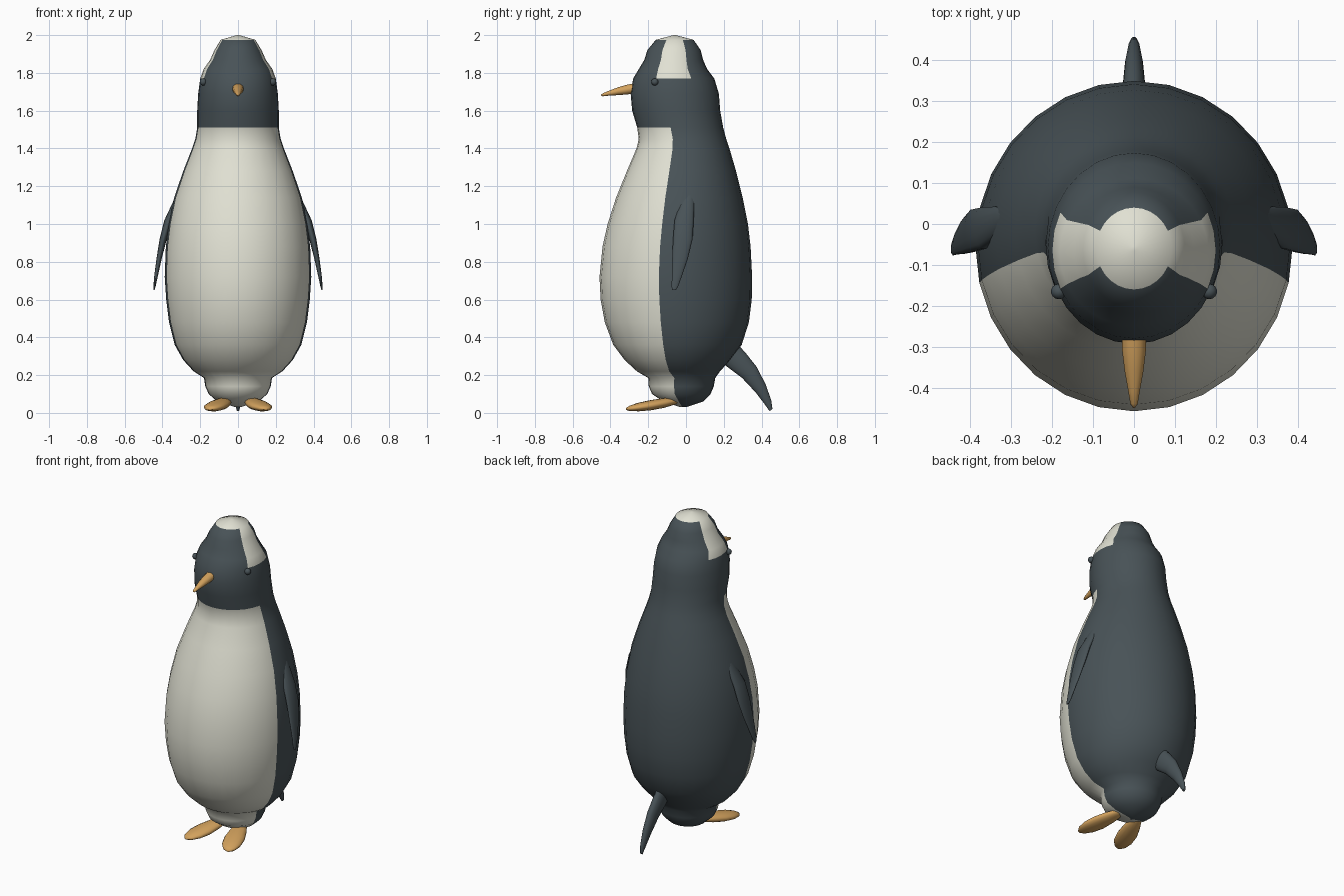
import bpy, math
from mathutils import Vector as V


def material(name, rgb):
    m = bpy.data.materials.new(name)
    m.diffuse_color = (*rgb, 1)
    return m


DARK = material("slate", (0.065, 0.085, 0.095))
PALE = material("cream", (0.75, 0.75, 0.65))
GOLD = material("orange", (0.65, 0.36, 0.11))


def loft(name, sections, n, mats, pick=None, angle=60):
    """Skin elliptical sections given as (centre, half axis u, half axis v)."""
    verts, faces, slots = [], [], []
    for c, u, v in sections:
        for i in range(n):
            a = 2 * math.pi * i / n
            verts.append(V(c) + V(u) * math.cos(a) + V(v) * math.sin(a))
    for r in range(len(sections) - 1):
        for i in range(n):
            j = (i + 1) % n
            faces.append((r*n + i, r*n + j, r*n + n + j, r*n + n + i))
            slots.append(pick(r, i) if pick else 0)
    last = (len(sections) - 1) * n
    faces += [tuple(reversed(range(n))), tuple(range(last, last + n))]
    slots += [0, len(mats) - 1]
    mesh = bpy.data.meshes.new(name)
    mesh.from_pydata(verts, [], faces)
    for m in mats:
        mesh.materials.append(m)
    for p, s in zip(mesh.polygons, slots):
        p.material_index = s
    ob = bpy.data.objects.new(name, mesh)
    bpy.context.collection.objects.link(ob)
    # consistent outward normals and smooth shading
    import bmesh
    bm = bmesh.new()
    bm.from_mesh(mesh)
    bmesh.ops.recalc_face_normals(bm, faces=bm.faces)
    bm.to_mesh(mesh)
    bm.free()
    bpy.ops.object.select_all(action='DESELECT')
    ob.select_set(True)
    bpy.context.view_layer.objects.active = ob
    bpy.ops.object.shade_smooth_by_angle(angle=math.radians(angle))
    return ob


# Body and head: height, half width, front y, back y
profile = [
    (0.03, 0.012, -0.03, 0.00), (0.06, 0.11, -0.12, 0.09),
    (0.10, 0.155, -0.18, 0.13), (0.14, 0.173, -0.197, 0.147),
    (0.185, 0.18, -0.20, 0.155), (0.22, 0.235, -0.26, 0.18),
    (0.28, 0.29, -0.325, 0.235), (0.36, 0.335, -0.385, 0.295),
    (0.48, 0.365, -0.43, 0.333), (0.60, 0.38, -0.452, 0.348),
    (0.72, 0.388, -0.458, 0.35), (0.88, 0.382, -0.442, 0.342),
    (1.00, 0.367, -0.415, 0.328), (1.14, 0.338, -0.37, 0.30),
    (1.28, 0.29, -0.313, 0.265), (1.40, 0.243, -0.262, 0.23),
    (1.45, 0.226, -0.25, 0.213), (1.51, 0.216, -0.258, 0.197),
    (1.60, 0.216, -0.285, 0.181), (1.69, 0.211, -0.293, 0.174),
    (1.77, 0.20, -0.28, 0.15), (1.82, 0.182, -0.25, 0.112),
    (1.87, 0.147, -0.22, 0.09), (1.92, 0.125, -0.205, 0.078),
    (1.975, 0.092, -0.16, 0.04), (2.00, 0.006, -0.066, -0.054),
]
SIDES = 28


def body_colour(r, i):
    z = (profile[r][0] + profile[r + 1][0]) / 2
    if z < 1.51:                        # belly: front faces below the collar
        return 1 if SIDES // 2 < i < SIDES - 1 else 0
    if z > 1.975:                       # crown
        return 1
    side = min((i + 0.5) % 14, 14 - (i + 0.5) % 14)
    return 1 if z > 1.77 and side < 2 else 0   # stripe above each eye


loft("body", [((0, (f + b) / 2, z), (w, 0, 0), (0, (b - f) / 2, 0))
              for z, w, f, b in profile], SIDES, [DARK, PALE], body_colour)

# Beak
loft("beak", [((0, y, z), (r, 0, 0), (0, 0, r * 0.9)) for y, z, r in
              [(-0.25, 1.722, 0.03), (-0.31, 1.712, 0.029), (-0.36, 1.703, 0.023),
               (-0.41, 1.692, 0.014), (-0.44, 1.684, 0.009), (-0.45, 1.682, 0.002)]],
     12, [GOLD])

# Tail: flat blade sloping down and back
loft("tail", [((0, y, z), (w, 0, 0), V((0, 0.78, 0.62)) * t) for y, z, w, t in
              [(0.20, 0.345, 0.03, 0.07), (0.27, 0.278, 0.03, 0.062),
               (0.335, 0.215, 0.028, 0.05), (0.395, 0.13, 0.022, 0.035),
               (0.435, 0.055, 0.014, 0.021), (0.45, 0.015, 0.008, 0.01)]],
     14, [DARK])

for s, label in ((1, "left"), (-1, "right")):
    # Flipper
    loft(label + "_flipper", [((s * x, y, z), (t, 0, 0), (0, w, 0))
         for x, y, z, t, w in
         [(0.290, 0.022, 1.21, 0.012, 0.015), (0.325, 0.008, 1.12, 0.018, 0.036),
          (0.368, -0.010, 1.02, 0.022, 0.052), (0.396, -0.017, 0.92, 0.019, 0.053),
          (0.417, -0.031, 0.82, 0.014, 0.043), (0.433, -0.047, 0.73, 0.010, 0.028),
          (0.442, -0.059, 0.67, 0.006, 0.018), (0.445, -0.063, 0.65, 0.003, 0.010)]],
         14, [DARK])
    # Foot
    loft(label + "_foot", [((s * x, y, z), V((s, 0.33, 0)) * w * 0.95, (0, 0, t))
         for x, y, z, w, t in
         [(0.058, -0.035, 0.066, 0.015, 0.008), (0.065, -0.06, 0.062, 0.034, 0.018),
          (0.085, -0.12, 0.052, 0.05, 0.026), (0.108, -0.19, 0.04, 0.061, 0.027),
          (0.128, -0.25, 0.031, 0.056, 0.023), (0.143, -0.295, 0.024, 0.036, 0.015),
          (0.149, -0.315, 0.021, 0.012, 0.006)]],
         14, [GOLD])
    # Eye
    bpy.ops.mesh.primitive_uv_sphere_add(segments=14, ring_count=8, radius=0.019,
                                         location=(s * 0.184, -0.165, 1.752))
    eye = bpy.context.object
    eye.name = label + "_eye"
    eye.data.materials.append(DARK)
    bpy.ops.object.shade_smooth_by_angle(angle=math.radians(60))
